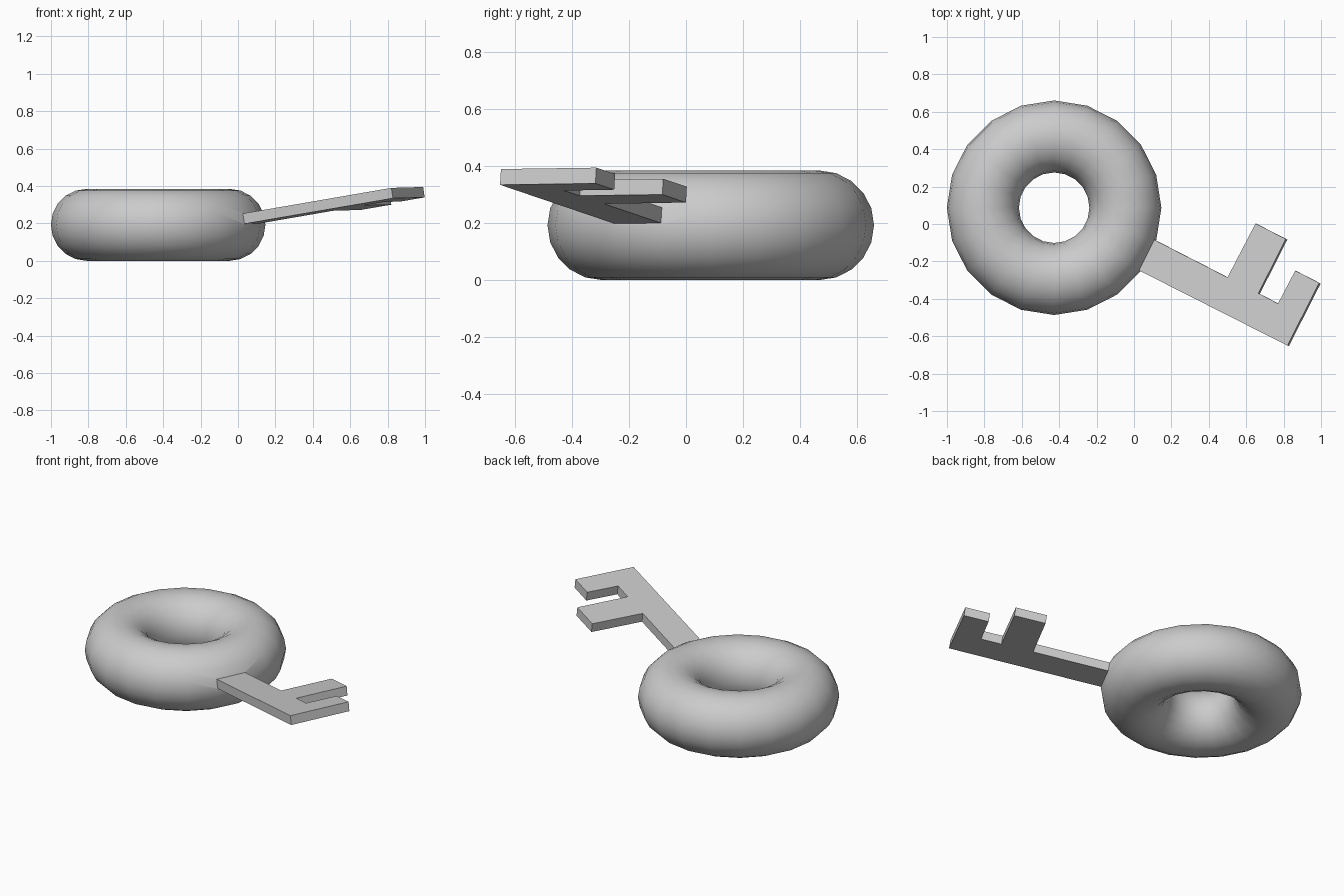
import bpy, bmesh
from math import radians
from mathutils import Vector

if "Cube" in bpy.data.objects:
    bpy.data.objects.remove(bpy.data.objects["Cube"])

# Ring-shaped bow of the key
bpy.ops.mesh.primitive_torus_add(major_segments=20, minor_segments=20,
                                 major_radius=0.381, minor_radius=0.1925,
                                 location=(-0.427, 0.087, 0.1925))
bow = bpy.context.object
bow.name = "key_bow"

# Shaft and two teeth: one flat outline on a tilted plane, given thickness
SLOPE_X, SLOPE_Y, THICK = 0.143, -0.058, 0.056
outline = [(0.82, -0.65), (0.99, -0.315), (0.862, -0.249), (0.77, -0.425),
           (0.665, -0.37), (0.812, -0.08), (0.65, 0.003), (0.50, -0.285),
           (-0.04, -0.008), (-0.126, -0.171)]
bm = bmesh.new()
verts = [bm.verts.new((x, y, 0.39 + SLOPE_X * (x - 0.82) + SLOPE_Y * (y + 0.65)))
         for x, y in outline]
face = bm.faces.new(verts)
down = Vector((SLOPE_X, SLOPE_Y, -1)).normalized() * THICK
ext = bmesh.ops.extrude_face_region(bm, geom=[face], use_keep_orig=True)
bmesh.ops.translate(bm, vec=down,
                    verts=[g for g in ext["geom"] if isinstance(g, bmesh.types.BMVert)])
bmesh.ops.recalc_face_normals(bm, faces=bm.faces)
mesh = bpy.data.meshes.new("key_blade")
bm.to_mesh(mesh)
bm.free()
blade = bpy.data.objects.new("key_blade", mesh)
bpy.context.collection.objects.link(blade)

# Weld the blade into the bow
union = bow.modifiers.new("weld", 'BOOLEAN')
union.operation = 'UNION'
union.solver = 'EXACT'
union.object = blade
bpy.ops.object.select_all(action='DESELECT')
bow.select_set(True)
bpy.context.view_layer.objects.active = bow
bpy.ops.object.modifier_apply(modifier=union.name)
bpy.data.objects.remove(blade)
bow.name = "key"
bpy.ops.object.shade_smooth_by_angle(angle=radians(30))
